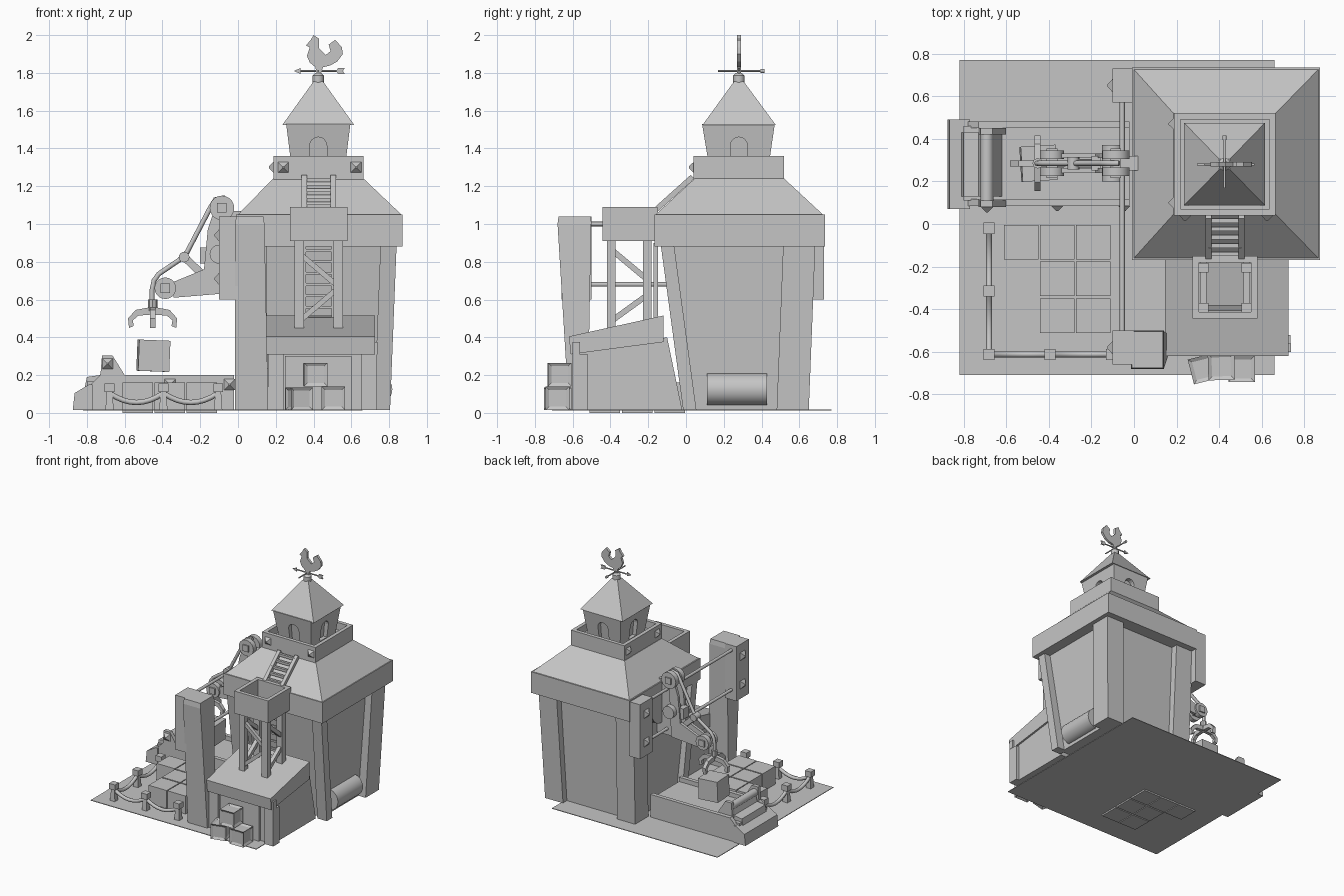
import bpy, bmesh, math
from mathutils import Vector, Matrix

GREY = bpy.data.materials.new("plain grey")
GREY.diffuse_color = (0.56, 0.56, 0.56, 1)


def add(name, bm, smooth=False):
    bmesh.ops.recalc_face_normals(bm, faces=bm.faces)
    me = bpy.data.meshes.new(name)
    bm.to_mesh(me)
    bm.free()
    me.materials.append(GREY)
    ob = bpy.data.objects.new(name, me)
    bpy.context.collection.objects.link(ob)
    if smooth:
        bpy.context.view_layer.objects.active = ob
        ob.select_set(True)
        bpy.ops.object.shade_smooth_by_angle(angle=0.6)
        ob.select_set(False)
    return ob


def loft(name, a, b):
    """Four-sided solid between rectangles (x0, x1, y0, y1, z)."""
    bm = bmesh.new()
    r = [[bm.verts.new((x, y, q[4])) for x, y in
          ((q[0], q[2]), (q[1], q[2]), (q[1], q[3]), (q[0], q[3]))] for q in (a, b)]
    bm.faces.new(r[0])
    bm.faces.new(r[1])
    for i in range(4):
        j = (i + 1) % 4
        bm.faces.new((r[0][i], r[0][j], r[1][j], r[1][i]))
    return add(name, bm)


def box(name, x0, x1, y0, y1, z0, z1):
    return loft(name, (x0, x1, y0, y1, z0), (x0, x1, y0, y1, z1))


def prism(name, pts, lo, hi, axis='y'):
    """Outline extruded along y (points x, z) or along x (points y, z)."""
    bm = bmesh.new()
    put = (lambda p, d: (p[0], d, p[1])) if axis == 'y' else (lambda p, d: (d, p[0], p[1]))
    f = bm.faces.new([bm.verts.new(put(p, lo)) for p in pts])
    out = bmesh.ops.extrude_face_region(bm, geom=[f])['geom']
    d = Vector((0, hi - lo, 0)) if axis == 'y' else Vector((hi - lo, 0, 0))
    bmesh.ops.translate(bm, vec=d, verts=[v for v in out if isinstance(v, bmesh.types.BMVert)])
    return add(name, bm)


def rod(name, p, q, r, n=12, r2=None):
    p, q = Vector(p), Vector(q)
    bm = bmesh.new()
    rot = (q - p).to_track_quat('Z', 'Y').to_matrix().to_4x4()
    if n == 4:
        rot = rot @ Matrix.Rotation(math.pi / 4, 4, 'Z')
    bmesh.ops.create_cone(bm, cap_ends=True, segments=n, radius1=r, radius2=r if r2 is None else r2,
                          depth=(q - p).length, matrix=Matrix.Translation((p + q) / 2) @ rot)
    return add(name, bm, n > 8)


def bar(name, p, q, w):
    """Square beam."""
    return rod(name, p, q, w * 0.7071, 4)


def rope(name, pts, r):
    cu = bpy.data.curves.new(name, 'CURVE')
    cu.dimensions, cu.bevel_depth, cu.bevel_resolution, cu.use_fill_caps = '3D', r, 2, True
    s = cu.splines.new('POLY')
    s.points.add(len(pts) - 1)
    for v, p in zip(s.points, pts):
        v.co = (*p, 1)
    cu.materials.append(GREY)
    bpy.context.collection.objects.link(bpy.data.objects.new(name, cu))


def open_box(name, x0, x1, y0, y1, z0, z1, t):
    for a, b in ((x0, x0 + t), (x1 - t, x1)):
        box(name + "_side", a, b, y0, y1, z0, z1)
    for a, b in ((y0, y0 + t), (y1 - t, y1)):
        box(name + "_end", x0 + t, x1 - t, a, b, z0, z1)


def crate(name, x, y, z, s, turn=0, dent=0.0, tilt=0):
    """Cube, with a sunken panel on every face when dented."""
    bm = bmesh.new()
    bmesh.ops.create_cube(bm, size=s)
    if dent:
        bmesh.ops.inset_individual(bm, faces=bm.faces[:], thickness=s * 0.2, depth=-dent)
    bmesh.ops.transform(bm, verts=bm.verts, matrix=Matrix.Translation((x, y, z + s / 2))
                        @ Matrix.Rotation(turn, 4, 'Z') @ Matrix.Rotation(tilt, 4, 'Y'))
    add(name, bm)


def stud(p, d, r=0.04):
    p, d = Vector(p), Vector(d)
    rod("stud", p, p + d * 0.025, r, 4 if r > 0.035 else 6, 0.006)


# Ground plate
box("ground_plate", -0.82, 0.66, -0.71, 0.77, 0.012, 0.017)

# Main tower: recessed walls, corner pillars, eave and hipped roof
loft("tower_wall", (0.05, 0.74, 0.02, 0.6, 0.015), (0.03, 0.785, -0.09, 0.63, 0.9))
for bx, tx in ((0.0, -0.01), (0.72, 0.755)):
    for by, ty in ((-0.015, -0.135), (0.48, 0.515)):
        back = by > 0
        w = 0.16 if bx == 0 or back else 0.085
        d = 0.17 if back else 0.07
        s = 0.085 - w if bx else 0
        loft("tower_pillar", (bx + s, bx + s + w, by, by + d, 0.015), (tx + s, tx + s + w, ty, ty + d, 0.9))
box("tower_eave", -0.01, 0.872, -0.168, 0.735, 0.88, 1.05)
loft("tower_roof", (0.0, 0.865, -0.16, 0.725, 1.05), (0.185, 0.665, 0.045, 0.52, 1.24))
rod("side_drum", (0.732, 0.11, 0.125), (0.732, 0.43, 0.125), 0.085, 24)

# Parapet with studs
open_box("parapet", 0.188, 0.665, 0.04, 0.52, 1.2, 1.36, 0.03)
box("parapet_floor", 0.21, 0.64, 0.06, 0.5, 1.2, 1.3)
for x in (0.24, 0.625):
    stud((x, 0.04, 1.3), (0, -1, 0))
for y in (0.1, 0.47):
    stud((0.188, y, 1.3), (-1, 0, 0))

# Cupola with arched niches
CX, CY = 0.425, 0.28
cupola = loft("cupola", (0.285, 0.565, 0.125, 0.435, 1.29), (0.255, 0.595, 0.085, 0.47, 1.53))
arch = [(-0.045, 1.31), (0.045, 1.31)] + [(0.045 * math.cos(a * math.pi / 8),
                                           1.415 + 0.045 * math.sin(a * math.pi / 8)) for a in range(9)]
for c, axis in ((CX, 'y'), (CY, 'x')):
    cut = prism("arch_cutter", [(c + u, v) for u, v in arch], -0.5, 1.5, axis)
    cut.hide_render = True
    m = cupola.modifiers.new("arch", 'BOOLEAN')
    m.operation, m.object, m.solver = 'DIFFERENCE', cut, 'EXACT'
    bpy.context.view_layer.objects.active = cupola
    bpy.ops.object.modifier_apply(modifier=m.name)
    bpy.data.objects.remove(cut)
loft("cupola_core", (0.315, 0.535, 0.155, 0.405, 1.29), (0.295, 0.555, 0.125, 0.43, 1.52))
loft("cupola_roof", (0.235, 0.615, 0.088, 0.475, 1.525), (0.4, 0.45, 0.255, 0.305, 1.755))
rod("finial", (CX, CY, 1.73), (CX, CY, 1.785), 0.03)
rod("finial_tip", (CX, CY, 1.785), (CX, CY, 1.8), 0.03, 12, 0.015)

# Weather vane
rod("vane_stem", (CX, CY, 1.79), (CX, CY, 1.85), 0.007)
rod("vane_arrow", (0.32, CY, 1.81), (0.55, CY, 1.81), 0.005)
rod("vane_cross", (CX, 0.17, 1.81), (CX, 0.4, 1.81), 0.005)
rod("vane_knob", (CX, 0.395, 1.81), (CX, 0.415, 1.81), 0.01)
prism("arrow_head", [(0.295, 1.81), (0.33, 1.825), (0.33, 1.795)], CY - 0.005, CY + 0.005)
prism("arrow_tail", [(0.52, 1.81), (0.53, 1.825), (0.565, 1.825), (0.555, 1.81), (0.565, 1.795), (0.53, 1.795)],
      CY - 0.005, CY + 0.005)
prism("rooster", [(0.4, 2.0), (0.43, 1.98), (0.428, 1.93), (0.465, 1.895), (0.49, 1.915), (0.48, 1.95),
                  (0.515, 1.975), (0.55, 1.935), (0.555, 1.9), (0.525, 1.86), (0.49, 1.84), (0.45, 1.83),
                  (0.44, 1.80), (0.415, 1.80), (0.41, 1.83), (0.38, 1.855), (0.365, 1.89), (0.38, 1.935),
                  (0.36, 1.945), (0.385, 1.975)], CY - 0.01, CY + 0.01)

# Roof ladder and wall ladder
for x in (0.35, 0.505):
    bar("ladder_rail", (x, -0.16, 1.075), (x, 0.035, 1.25), 0.028)
    bar("wall_ladder_rail", (x, -0.16, 0.45), (x, -0.16, 0.9), 0.022)
for i in range(5):
    t = 0.1 + i * 0.2
    bar("ladder_rung", (0.35, -0.16 + 0.195 * t, 1.075 + 0.175 * t),
        (0.505, -0.16 + 0.195 * t, 1.075 + 0.175 * t), 0.02)
for i in range(7):
    bar("wall_ladder_rung", (0.35, -0.16, 0.5 + i * 0.06), (0.505, -0.16, 0.5 + i * 0.06), 0.014)

# Lookout platform, open at the bottom, on braced legs
open_box("lookout", 0.275, 0.58, -0.443, -0.15, 0.91, 1.09, 0.03)
for x in (0.325, 0.53):
    for y in (-0.395, -0.205):
        box("lookout_leg", x - 0.025, x + 0.025, y - 0.023, y + 0.023, 0.42, 0.95)
    box("lookout_joist", x - 0.015, x + 0.015, -0.42, -0.17, 0.91, 0.94)
    bar("side_brace", (x, -0.39, 0.86), (x, -0.21, 0.71), 0.03)
    bar("side_brace", (x, -0.39, 0.49), (x, -0.21, 0.62), 0.03)
bar("front_brace", (0.33, -0.395, 0.84), (0.53, -0.395, 0.67), 0.028)
bar("front_brace", (0.33, -0.395, 0.49), (0.53, -0.395, 0.66), 0.028)

# Lean-to shed
prism("shed_wall", [(-0.57, 0.015), (-0.02, 0.015), (-0.1, 0.4), (-0.57, 0.33)], 0.16, 0.71, 'x')
prism("shed_roof", [(-0.62, 0.405), (-0.61, 0.31), (-0.12, 0.375), (-0.12, 0.515)], 0.145, 0.725, 'x')
for x in (0.16, 0.655):
    box("shed_post", x, x + 0.08, -0.6, -0.52, 0.015, 0.31)
box("shed_beam", 0.16, 0.738, -0.6, -0.56, 0.31, 0.375)
box("shed_door_frame", 0.25, 0.6, -0.59, -0.56, 0.015, 0.3)
crate("small_crate", 0.325, -0.68, 0.015, 0.12, 0.25, 0.01)
crate("small_crate", 0.505, -0.68, 0.015, 0.125, 0, 0.01)
crate("small_crate", 0.41, -0.67, 0.14, 0.125, 0.03, 0.01)

# Tall front pillar
loft("front_pillar", (-0.015, 0.16, -0.62, -0.52, 0.015), (-0.015, 0.14, -0.68, -0.502, 1.0))
loft("front_pillar_cap", (-0.015, 0.14, -0.68, -0.5, 1.0), (-0.01, 0.135, -0.675, -0.505, 1.04))

# Side plates carrying the two cross rods
for y0, y1 in ((-0.66, -0.5), (0.57, 0.73)):
    box("side_plate", -0.1, 0.0, y0, y1, 0.6, 1.04)
    for z in (0.71, 0.94):
        stud((-0.1, (y0 + y1) / 2, z), (-1, 0, 0), 0.045)
for z in (1.0, 0.68):
    rod("cross_rod", (-0.055, -0.52, z), (-0.055, 0.6, z), 0.012)

# Crane: frame plates, pulleys, drum and cable
side = [(-0.13, 1.06), (-0.08, 1.06), (-0.1, 0.63), (-0.34, 0.61), (-0.35, 0.69), (-0.18, 0.76), (-0.16, 0.97)]
for y in (0.24, 0.31):
    prism("crane_plate", side, y, y + 0.022)
for y in (0.225, 0.305):
    rod("top_pulley", (-0.085, y, 1.085), (-0.085, y + 0.04, 1.085), 0.065, 20)
    rod("lower_pulley", (-0.385, y, 0.66), (-0.385, y + 0.04, 0.66), 0.057, 20)
for x, z in ((-0.085, 1.085), (-0.385, 0.66)):
    box("pulley_hub", x - 0.025, x + 0.025, 0.215, 0.355, z - 0.025, z + 0.025)
box("crane_mount", -0.1, 0.05, 0.25, 0.32, 0.63, 1.07)
rod("winch_drum", (-0.1, 0.2, 0.84), (-0.1, 0.37, 0.84), 0.05, 20)
rod("wall_disc", (-0.01, 0.33, 0.84), (0.04, 0.33, 0.84), 0.12, 24)
box("winch_motor", -0.2, -0.155, 0.25, 0.32, 0.79, 0.875)
rod("guide_pulley", (-0.285, 0.255, 0.825), (-0.285, 0.315, 0.825), 0.028, 16)
bar("guide_arm", (-0.285, 0.285, 0.825), (-0.19, 0.285, 0.735), 0.04)
rope("cable", [(-0.07, 0.285, 1.14), (-0.12, 0.285, 1.13), (-0.15, 0.285, 1.08), (-0.27, 0.285, 0.85),
               (-0.31, 0.285, 0.81), (-0.42, 0.285, 0.735), (-0.445, 0.285, 0.7), (-0.455, 0.285, 0.65),
               (-0.455, 0.285, 0.59)], 0.013)

# Claw and hanging crate
rod("claw_hub", (-0.452, 0.285, 0.54), (-0.452, 0.285, 0.6), 0.025, 8)
claw = [(0.01, 0.56), (0.09, 0.545), (0.13, 0.5), (0.125, 0.45), (0.1, 0.46), (0.105, 0.49), (0.075, 0.515), (0.01, 0.52)]
for k in range(4):
    ob = prism("claw_finger", claw, -0.014, 0.014)
    ob.location = (-0.452, 0.285, 0)
    ob.rotation_euler.z = k * math.pi / 2
crate("hanging_crate", -0.448, 0.285, 0.22, 0.165, 0.06, 0, 0.04)

# Barge: side walls, deck, bow and bow roller
hull = [(-0.85, 0.015), (-0.84, 0.105), (-0.79, 0.14), (-0.73, 0.2), (-0.02, 0.2), (-0.02, 0.015)]
for y in (0.085, 0.45):
    prism("barge_side", hull, y, y + 0.032)
box("barge_deck", -0.8, -0.02, 0.11, 0.46, 0.015, 0.165)
prism("barge_bow", [(-0.875, 0.015), (-0.865, 0.105), (-0.79, 0.15), (-0.77, 0.15), (-0.77, 0.015)], 0.07, 0.49)
prism("bow_wedge", [(-0.81, 0.14), (-0.8, 0.19), (-0.73, 0.2), (-0.71, 0.27), (-0.67, 0.27), (-0.62, 0.165)], 0.13, 0.43)
for y in (0.08, 0.42):
    prism("roller_bracket", [(-0.73, 0.18), (-0.72, 0.305), (-0.665, 0.305), (-0.6, 0.2), (-0.6, 0.18)], y, y + 0.03)
rod("bow_roller", (-0.69, 0.1, 0.255), (-0.69, 0.44, 0.255), 0.03, 16)
stud((-0.69, 0.08, 0.26), (0, -1, 0))
for x in (-0.36, -0.045):
    stud((x, 0.085, 0.15), (0, -1, 0))

# Stored crates on the ground
for c in range(3):
    for r in range(3):
        if c or not r:
            crate("ground_crate", -0.53 + c * 0.169, -0.086 - r * 0.172, 0.0, 0.162)

# Rope fence
posts = [(-0.68, -0.02), (-0.68, -0.315), (-0.68, -0.612), (-0.395, -0.612), (-0.105, -0.612)]
for x, y in posts:
    loft("fence_post", (x - 0.022, x + 0.022, y - 0.022, y + 0.022, 0.015), (x - 0.015, x + 0.015, y - 0.015, y + 0.015, 0.115))
    box("fence_cap", x - 0.026, x + 0.026, y - 0.026, y + 0.026, 0.11, 0.155)
for a, b in zip(posts, posts[1:]):
    rope("fence_rope", [(a[0] + (b[0] - a[0]) * t / 8, a[1] + (b[1] - a[1]) * t / 8,
                         0.105 - 0.05 * (1 - (t / 4 - 1) ** 2)) for t in range(9)], 0.014)
